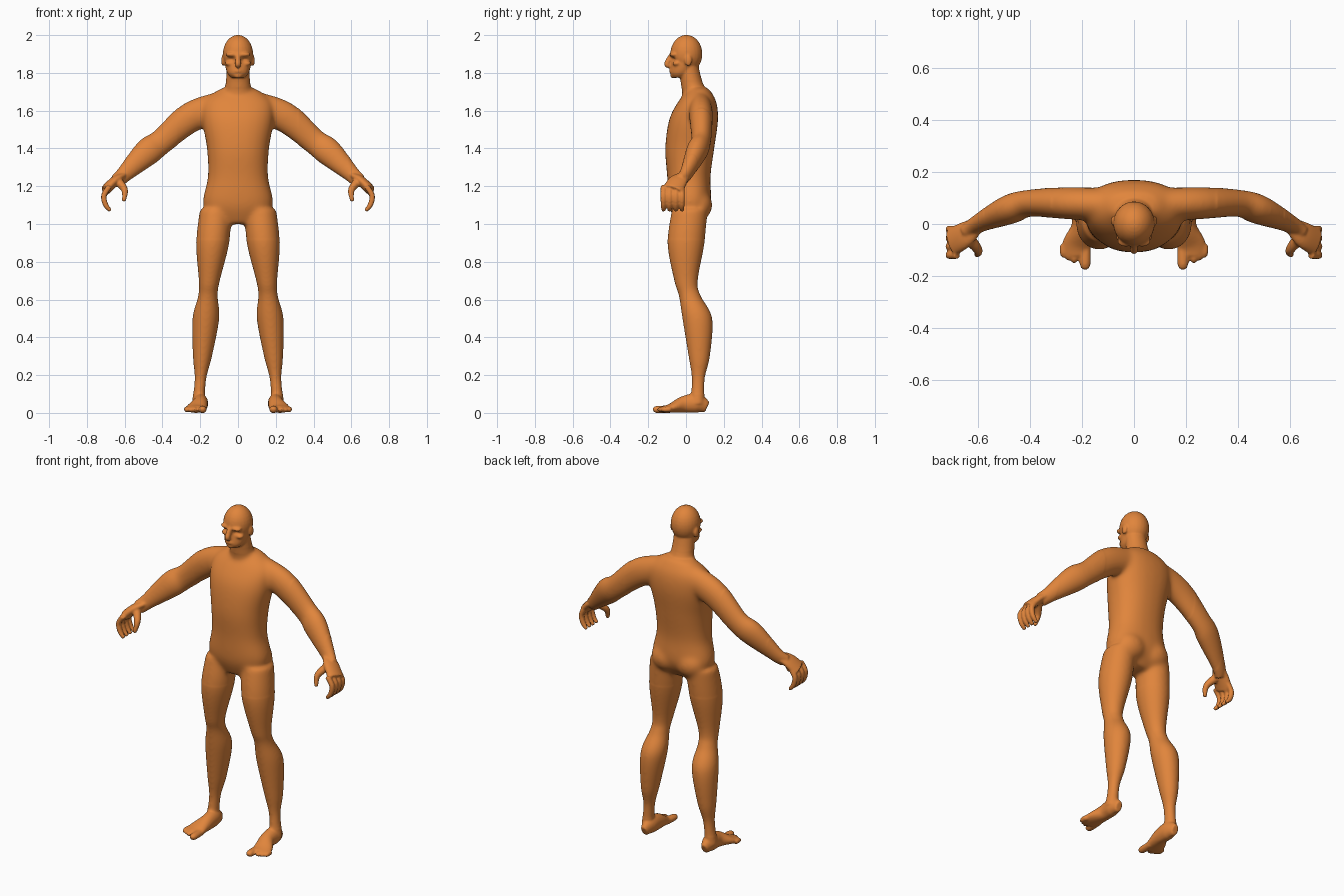
import bpy, bmesh, math
from mathutils import Vector, Matrix

if "Cube" in bpy.data.objects:
    bpy.data.objects.remove(bpy.data.objects["Cube"], do_unlink=True)

skin = bpy.data.materials.new("orange_clay")
skin.use_nodes = True
skin.diffuse_color = (0.75, 0.235, 0.045, 1)
skin.node_tree.nodes["Principled BSDF"].inputs["Base Color"].default_value = skin.diffuse_color

bm = bmesh.new()
X_AXIS, Y_AXIS = Vector((1, 0, 0)), Vector((0, 1, 0))
BOTH, MIDDLE = (1, -1), (1,)


def spline(rows, steps=6):
    """Smooth curve through the rows, blending positions and sizes together."""
    rows = [Vector(row) for row in rows]
    padded = [rows[0]] + rows + [rows[-1]]
    path = []
    for before, start, end, after in zip(padded, padded[1:], padded[2:], padded[3:]):
        leave, arrive = (end - before) / 2, (after - start) / 2
        for step in range(steps):
            t = step / steps
            ease = t * t * (3 - 2 * t)
            path.append(start.lerp(end, ease) + leave * t * (1 - t) ** 2 - arrive * t * t * (1 - t))
    return path + [rows[-1]]


def boxy(value, power):
    """Push a sine or cosine outwards for a squarer cross-section."""
    return math.copysign(abs(value) ** power, value)


def loft(rows, side=X_AXIS, level=False, signs=BOTH, depth=1.0, power=1.0, segments=24):
    """Closed tube; each row is x, y, z, half width and optionally half depth."""
    rows = [row if len(row) > 4 else (*row, row[3] * depth) for row in rows]
    path = spline(rows)
    for sign in signs:
        rings = []
        for index, row in enumerate(path):
            centre, width, thick = Vector(row[:3]), row[3], row[4]
            ahead = path[min(index + 1, len(path) - 1)]
            behind = path[max(index - 1, 0)]
            tangent = Vector((ahead - behind)[:3]).normalized()
            across = (side - tangent * side.dot(tangent)).normalized()
            through = tangent.cross(across)
            if level:
                across, through = X_AXIS, Y_AXIS
            ring = []
            for k in range(segments):
                angle = math.tau * k / segments
                point = centre + across * width * boxy(math.cos(angle), power)
                point += through * thick * boxy(math.sin(angle), power)
                ring.append(bm.verts.new((point.x * sign, point.y, point.z)))
            rings.append(ring)
        for lower, upper in zip(rings, rings[1:]):
            for k in range(segments):
                bm.faces.new((lower[k - 1], lower[k], upper[k], upper[k - 1]))
        bm.faces.new(rings[0])
        bm.faces.new(rings[-1])


def blob(centre, size, signs=BOTH):
    """Ellipsoid mass."""
    for sign in signs:
        place = Matrix.Translation((centre[0] * sign, centre[1], centre[2]))
        bmesh.ops.create_uvsphere(bm, u_segments=24, v_segments=16, radius=1,
                                  matrix=place @ Matrix.Diagonal((*size, 1)))


# Torso: hips, waist, chest and sloping shoulders
torso = [(1, 0.01, 0.1, 0.06), (1.1, 0.02, 0.185, 0.11), (1.25, 0.015, 0.16, 0.115),
         (1.4, 0.02, 0.165, 0.13), (1.55, 0.04, 0.19, 0.13), (1.65, 0.06, 0.18, 0.1),
         (1.72, 0.07, 0.09, 0.05)]
loft([(0, y, z, wide, deep) for z, y, wide, deep in torso], level=True, signs=MIDDLE, power=0.88)
blob((0.08, 0.07, 1.1), (0.09, 0.07, 0.08))

# Neck leaning forward
loft([(0, 0.07, 1.62, 0.09), (0, 0.03, 1.75, 0.065), (0, 0.01, 1.85, 0.06)],
     level=True, signs=MIDDLE, depth=0.9)

# Arms, deeper than they are wide
loft([(0.1, 0.075, 1.62, 0.062), (0.25, 0.08, 1.565, 0.063), (0.4, 0.08, 1.44, 0.052),
      (0.48, 0.055, 1.38, 0.056), (0.6, 0, 1.265, 0.034), (0.64, -0.03, 1.23, 0.03)],
     side=Y_AXIS, depth=1.3)

# Palms, four curled fingers and the thumb
loft([(0.6, 0, 1.26, 0.03), (0.65, -0.04, 1.23, 0.05), (0.7, -0.07, 1.18, 0.055)],
     side=Y_AXIS, depth=0.5)
for finger in range(4):
    y = 0.033 * finger - 0.12
    loft([(0.68, y, 1.2, 0.015), (0.71, y, 1.15, 0.015), (0.7, y, 1.1, 0.014), (0.675, y, 1.07, 0.01)],
         side=Y_AXIS)
loft([(0.64, -0.05, 1.23, 0.025), (0.6, -0.1, 1.18, 0.018), (0.605, -0.12, 1.12, 0.01)], side=Y_AXIS)

# Legs on a straight line from hip to ankle, with thigh, knee and calf
leg = [(1.08, 0.02, 0.085), (0.9, 0, 0.088), (0.7, 0, 0.056), (0.62, 0.02, 0.052), (0.5, 0.06, 0.071),
       (0.3, 0.07, 0.051), (0.18, 0.065, 0.031), (0.05, 0.06, 0.034)]
loft([(0.215 - 0.09 * z, y, z, radius) for z, y, radius in leg], level=True, depth=1.12)

# Feet: each section rests on the ground, so its half height is its centre height
foot = [(0.2, 0.112, 0.03, 0.02), (0.2, 0.06, 0.05, 0.04), (0.2, -0.01, 0.045, 0.041),
        (0.22, -0.08, 0.025, 0.056), (0.22, -0.12, 0.018, 0.052)]
loft([(x, y, z, wide, z) for x, y, z, wide in foot])


def toe(x, tip, radius):
    loft([(x, -0.08, 0.02, radius), (x, tip + 0.02, 0.018, radius), (x, tip, 0.015, radius / 2)], depth=0.9)


toe(0.188, -0.174, 0.021)
for small in range(3):
    toe(0.23 + 0.02 * small, 0.01 * small - 0.15, 0.016)

# Head: skull and jaw
blob((0, 0.002, 1.9), (0.08, 0.085, 0.101), signs=MIDDLE)
loft([(0, -0.035, 1.775, 0.035), (0, -0.025, 1.8, 0.057), (0, -0.005, 1.85, 0.07), (0, 0, 1.9, 0.07)],
     level=True, signs=MIDDLE, depth=1.04)

# Face: brow, cheekbones, lips, chin, ears and nose
blob((0.03, -0.066, 1.897), (0.036, 0.022, 0.013))
blob((0.045, -0.048, 1.85), (0.024, 0.024, 0.014))
blob((0, -0.073, 1.81), (0.025, 0.018, 0.01), signs=MIDDLE)
blob((0, -0.064, 1.785), (0.024, 0.02, 0.014), signs=MIDDLE)
blob((0.079, 0.012, 1.865), (0.01, 0.02, 0.03))
loft([(0, -0.075, 1.9, 0.012), (0, -0.1, 1.85, 0.016), (0, -0.088, 1.835, 0.013)], signs=MIDDLE)

# Fuse all masses into one continuous skin
bmesh.ops.recalc_face_normals(bm, faces=bm.faces)
masses = bpy.data.meshes.new("masses")
bm.to_mesh(masses)
bm.free()
body = bpy.data.objects.new("body", masses)
bpy.context.scene.collection.objects.link(body)
fuse = body.modifiers.new("fuse", 'REMESH')
fuse.mode = 'VOXEL'
fuse.voxel_size = 0.006
surface = bpy.data.meshes.new_from_object(body.evaluated_get(bpy.context.evaluated_depsgraph_get()))
body.modifiers.clear()
body.data = surface
bpy.data.meshes.remove(masses)

bm = bmesh.new()
bm.from_mesh(surface)

# Eye sockets pressed into the face, and soles flattened on the ground
for vert in bm.verts:
    place = vert.co
    if place.y < -0.03 and place.z > 1.8:
        offset = math.hypot((abs(place.x) - 0.032) / 0.017, (place.z - 1.873) / 0.01)
        place.y += 0.013 * math.exp(-offset * offset)
    place.z = max(place.z, 0)


def relax(region, times):
    """Smooth the vertices inside a region."""
    verts = [vert for vert in bm.verts if region(vert.co)]
    for _ in range(times):
        bmesh.ops.smooth_vert(bm, verts=verts, factor=0.5, use_axis_x=True, use_axis_y=True, use_axis_z=True)


# Blend the joints strongly, the fine parts only lightly
relax(lambda place: True, 2)
relax(lambda place: abs(place.x) < 0.58 and 0.1 < place.z < 1.76, 12)
relax(lambda place: abs(place.x) < 0.32 and 0.92 < place.z < 1.72, 25)

for face in bm.faces:
    face.smooth = True
bm.to_mesh(surface)
bm.free()
surface.materials.append(skin)
